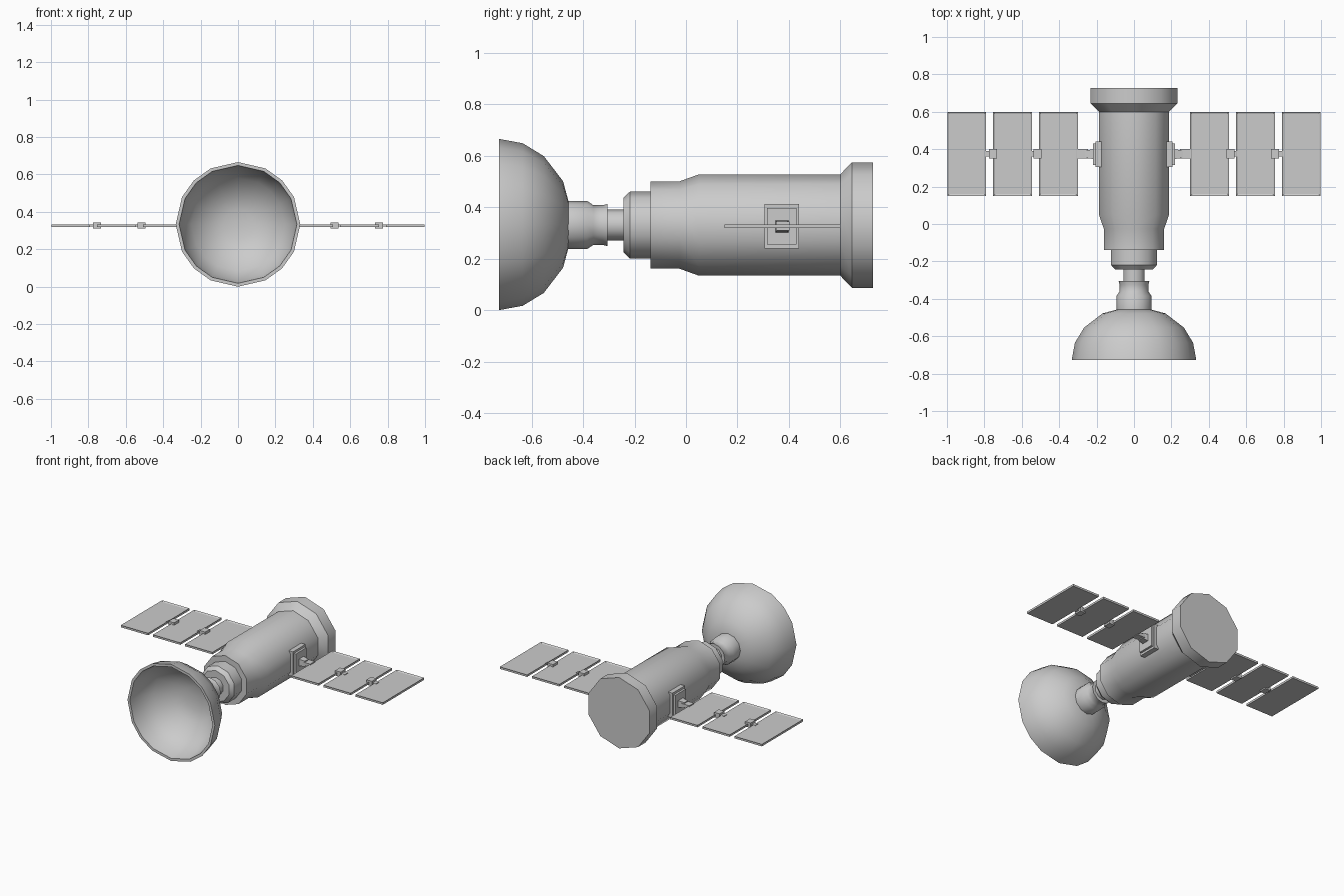
import bpy, bmesh, math

if "Cube" in bpy.data.objects:
    bpy.data.objects.remove(bpy.data.objects["Cube"])

AXIS_Z = 0.331


def finish(name, bm, smooth=None):
    bmesh.ops.recalc_face_normals(bm, faces=bm.faces[:])
    me = bpy.data.meshes.new(name)
    bm.to_mesh(me)
    bm.free()
    ob = bpy.data.objects.new(name, me)
    bpy.context.collection.objects.link(ob)
    if smooth:
        bpy.ops.object.select_all(action='DESELECT')
        ob.select_set(True)
        bpy.context.view_layer.objects.active = ob
        bpy.ops.object.shade_smooth_by_angle(angle=math.radians(smooth))
    return ob


def lathe(name, profile, angles, z=AXIS_Z, smooth=40):
    """Revolve (y, radius) points about the long axis, capping both ends."""
    bm = bmesh.new()
    rings = [[bm.verts.new((r * math.sin(math.radians(a)), y,
                            z + r * math.cos(math.radians(a)))) for a in angles]
             for y, r in profile]
    n = len(angles)
    for a, b in zip(rings, rings[1:]):
        for i in range(n):
            j = (i + 1) % n
            bm.faces.new((a[i], a[j], b[j], b[i]))
    bm.faces.new(rings[0])
    bm.faces.new(rings[-1])
    return finish(name, bm, smooth)


def box(name, x, y, z, recess=False, taper=1.0):
    """Box from ranges; optional sunken top, or y/z taper at the outer x end."""
    bm = bmesh.new()
    bmesh.ops.create_cube(bm, size=1)
    for v in bm.verts:
        k = taper if v.co.x * sum(x) > 0 else 1.0
        v.co = [(r[0] + r[1]) / 2 + c * (r[1] - r[0]) * s
                for r, c, s in zip((x, y, z), v.co, (1, k, k))]
    if recess:
        bm.normal_update()
        top = max(bm.faces, key=lambda f: f.calc_center_median().z)
        bmesh.ops.inset_region(bm, faces=[top], thickness=0.014)
        for v in top.verts:
            v.co.z -= 0.006
    return finish(name, bm)


def ring(n):
    return [360 * i / n for i in range(n)]


# ten-sided stepped body with flared rear
lathe("body", [(-0.243, 0.10), (-0.243, 0.107), (-0.218, 0.13), (-0.138, 0.13),
               (-0.138, 0.17), (-0.025, 0.17), (0.05, 0.197), (0.6, 0.197),
               (0.645, 0.244), (0.727, 0.244)], ring(10))

# neck between body and dish
lathe("neck_shaft", [(-0.31, 0.06), (-0.235, 0.06)], ring(10))
lathe("neck_collar", [(-0.46, 0.094), (-0.385, 0.094), (-0.36, 0.077),
                      (-0.325, 0.077), (-0.305, 0.082)], ring(12))

# hollow dish, rim spaced like a subdivided sphere
rim = [q + a for q in (0, 90, 180, 270) for a in (0, 26, 45, 64)]
lathe("dish", [(-0.452, 0.02), (-0.457, 0.09), (-0.478, 0.168), (-0.553, 0.266),
               (-0.635, 0.316), (-0.727, 0.333), (-0.727, 0.315), (-0.64, 0.298),
               (-0.562, 0.249), (-0.49, 0.155), (-0.469, 0.08), (-0.465, 0.02)],
      rim, z=0.333)

# solar wings on both sides
PZ = 0.326
for s, side in ((1, "right"), (-1, "left")):
    def span(a, b):
        return tuple(sorted((s * a, s * b)))
    box(f"wing_mount_{side}", span(0.17, 0.205), (0.305, 0.44), (0.24, 0.412))
    box(f"wing_mount_pad_{side}", span(0.20, 0.22), (0.315, 0.43), (0.255, 0.397))
    box(f"wing_hinge_{side}", span(0.215, 0.262), (0.347, 0.4), (0.302, 0.35), taper=0.75)
    box(f"wing_arm_{side}", span(0.245, 0.305), (0.35, 0.4), (0.315, 0.337))
    for i, x in enumerate((0.30, 0.545, 0.79)):
        box(f"panel_{side}_{i + 1}", span(x, x + 0.208), (0.15, 0.6),
            (PZ - 0.007, PZ + 0.007), recess=True)
    for i, x in enumerate((0.495, 0.732)):
        box(f"panel_joint_{side}_{i + 1}", span(x, x + 0.042), (0.35, 0.402),
            (PZ - 0.016, PZ + 0.018))
        box(f"panel_link_{side}_{i + 1}", span(x, x + 0.068), (0.36, 0.39),
            (PZ - 0.005, PZ + 0.005))
